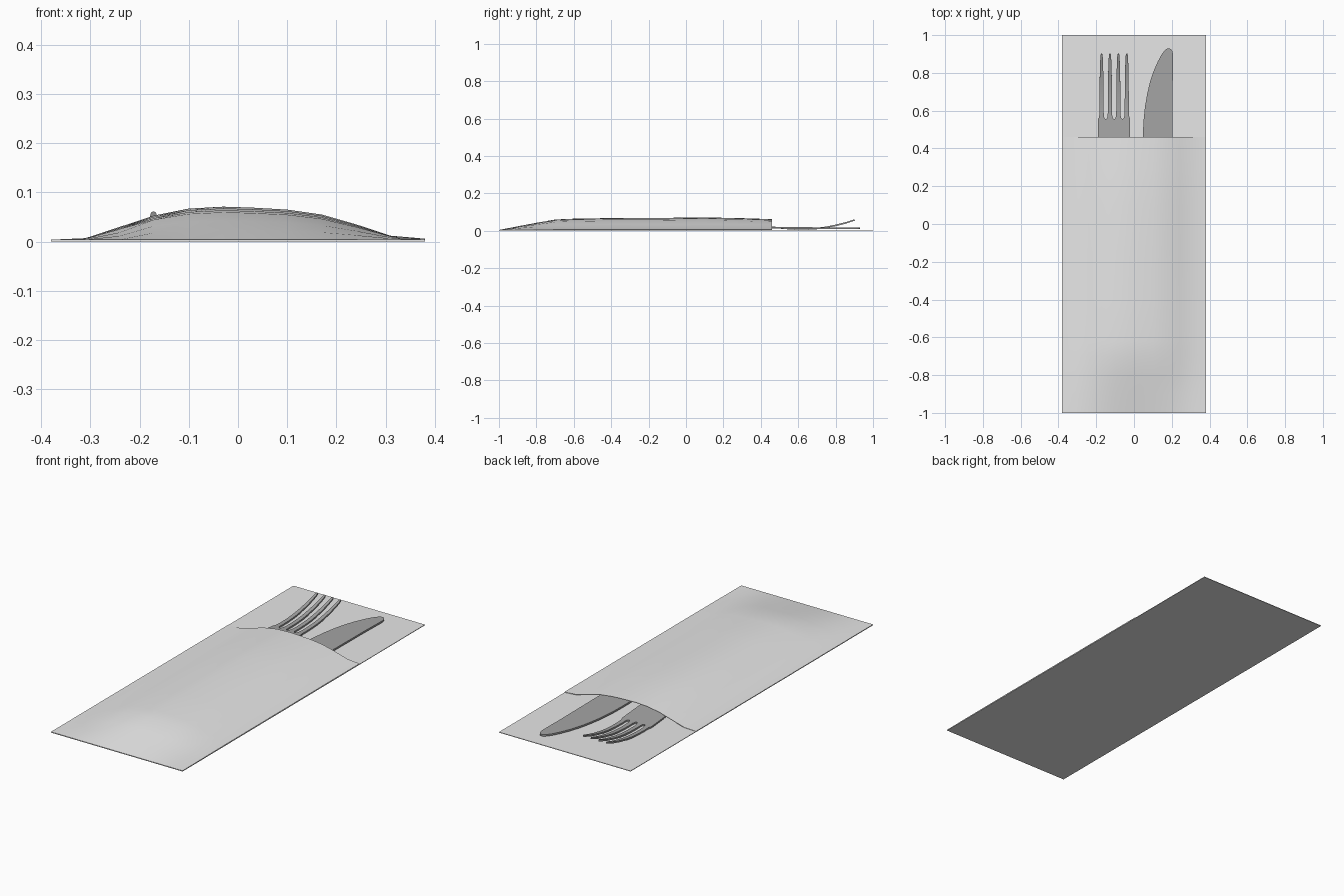
import bpy, bmesh, math

if "Cube" in bpy.data.objects:
    bpy.data.objects.remove(bpy.data.objects["Cube"], do_unlink=True)


def material(name, value):
    m = bpy.data.materials.new(name)
    m.use_nodes = True
    col = (value, value, value, 1)
    m.diffuse_color = col
    m.node_tree.nodes["Principled BSDF"].inputs["Base Color"].default_value = col
    return m


paper = material("paper grey", 0.8)
steel = material("steel grey", 0.37)


def lerp(table, t):
    """Piecewise linear lookup in a list of (position, value...) rows."""
    for a, b in zip(table, table[1:]):
        if t <= b[0]:
            k = max(0, (t - a[0]) / (b[0] - a[0]))
            return [p + (q - p) * k for p, q in zip(a[1:], b[1:])]
    return list(table[-1][1:])


def sheet_object(name, rows_list, mat, thickness):
    """Skin each list of point rows with quads, weld them, and thicken downwards."""
    bm = bmesh.new()
    for rows in rows_list:
        grid = [[bm.verts.new(p) for p in row] for row in rows]
        for r, s in zip(grid, grid[1:]):
            for i in range(len(r) - 1):
                bm.faces.new((r[i], r[i + 1], s[i + 1], s[i]))
    bmesh.ops.remove_doubles(bm, verts=bm.verts, dist=0.0002)
    me = bpy.data.meshes.new(name)
    bm.to_mesh(me)
    bm.free()
    ob = bpy.data.objects.new(name, me)
    bpy.context.collection.objects.link(ob)
    me.materials.append(mat)
    mod = ob.modifiers.new("Thickness", "SOLIDIFY")
    mod.thickness = thickness
    mod.offset = -1
    bpy.ops.object.select_all(action="DESELECT")
    ob.select_set(True)
    bpy.context.view_layer.objects.active = ob
    bpy.ops.object.modifier_apply(modifier=mod.name)
    bpy.ops.object.shade_smooth_by_angle(angle=math.radians(35))
    return ob


# Flat back sheet of the sleeve
sheet_object("back_sheet", [[[(x, y, 0.003) for x in (-0.38, 0.38)] for y in (-1, 1)]],
             paper, 0.003)

# Bulging front sheet, open at the far end
bulge = [(-0.38, 0), (-0.31, 0.003), (-0.24, 0.026), (-0.17, 0.049), (-0.10, 0.063),
         (-0.03, 0.067), (0.03, 0.065), (0.10, 0.061), (0.17, 0.051), (0.24, 0.031),
         (0.31, 0.008), (0.38, 0.002)]
length = [(-1, 0), (-0.9, 0.29), (-0.8, 0.57), (-0.7, 0.83), (-0.62, 0.89), (-0.4, 0.95),
          (-0.15, 0.96), (0.1, 1), (0.3, 0.94), (0.46, 0.86)]
sheet_object("pouch_front", [[[(x, y, 0.0042 + h * f) for x, h in bulge] for y, f in length]],
             paper, 0.0025)

# Fork: four lanes run side by side along the handle and separate into tines
fork_height = [(-0.72, 0.012), (-0.5, 0.02), (-0.1, 0.034), (0.2, 0.036), (0.35, 0.031),
               (0.46, 0.023), (0.53, 0.016), (0.6, 0.012), (0.67, 0.013), (0.73, 0.019),
               (0.79, 0.03), (0.85, 0.045), (0.9, 0.061)]
fork_width = [(-0.72, 0.03), (-0.70, 0.05), (-0.64, 0.06), (-0.3, 0.05), (0.0, 0.036),
              (0.12, 0.036), (0.2, 0.06), (0.27, 0.11), (0.34, 0.152), (0.4, 0.168),
              (0.47, 0.17), (0.555, 0.17)]
# y, share of the lane at the root, half width of the tine
tine = [(0.558, 0.0175), (0.563, 0.0145), (0.575, 0.012), (0.6, 0.0112), (0.65, 0.0108),
        (0.7, 0.0105), (0.75, 0.010), (0.8, 0.0092), (0.85, 0.0078), (0.885, 0.006),
        (0.895, 0.0045), (0.9, 0.002)]
fork_x = -0.105
lanes = []
for i in range(4):
    rows = []
    for y, w in fork_width:
        z = lerp(fork_height, y)[0]
        rows.append([(fork_x + w * (k / 4 - 0.5), y, z) for k in (i, i + 1)])
    tip_x = fork_x + (i - 1.5) * 0.0445
    root_l, root_r = rows[-1][0][0], rows[-1][1][0]
    for y, half in tine:
        # outer tines keep their outside edge flush with the body at the root
        left = max(root_l, tip_x - half)
        right = min(root_r, tip_x + half)
        if i == 0:
            left = max(left, root_l + 0.012 * (y - 0.558))
        if i == 3:
            right = min(right, root_r - 0.012 * (y - 0.558))
        z = lerp(fork_height, y)[0]
        rows.append([(left, y, z), (right, y, z)])
    lanes.append(rows)
sheet_object("fork", lanes, steel, 0.008)

# Knife: straight back on +x, curved cutting edge, handle inside the sleeve
knife = [(-0.72, 0.115, 0.145), (-0.70, 0.102, 0.158), (-0.64, 0.096, 0.164),
         (-0.3, 0.1, 0.164), (0.0, 0.105, 0.165), (0.1, 0.1, 0.17), (0.16, 0.06, 0.19),
         (0.22, 0.046, 0.203), (0.46, 0.047, 0.205), (0.54, 0.050, 0.205),
         (0.62, 0.058, 0.205), (0.69, 0.070, 0.205), (0.75, 0.084, 0.205),
         (0.81, 0.104, 0.206), (0.86, 0.126, 0.207), (0.895, 0.145, 0.207),
         (0.915, 0.159, 0.203), (0.925, 0.170, 0.196), (0.93, 0.178, 0.186)]
knife_height = [(-0.72, 0.014), (0.0, 0.024), (0.46, 0.02), (0.93, 0.017)]
rows = []
for y, l, r in knife:
    z = lerp(knife_height, y)[0]
    rows.append([(l, y, z), (r, y, z)])
sheet_object("knife", [rows], steel, 0.009)
